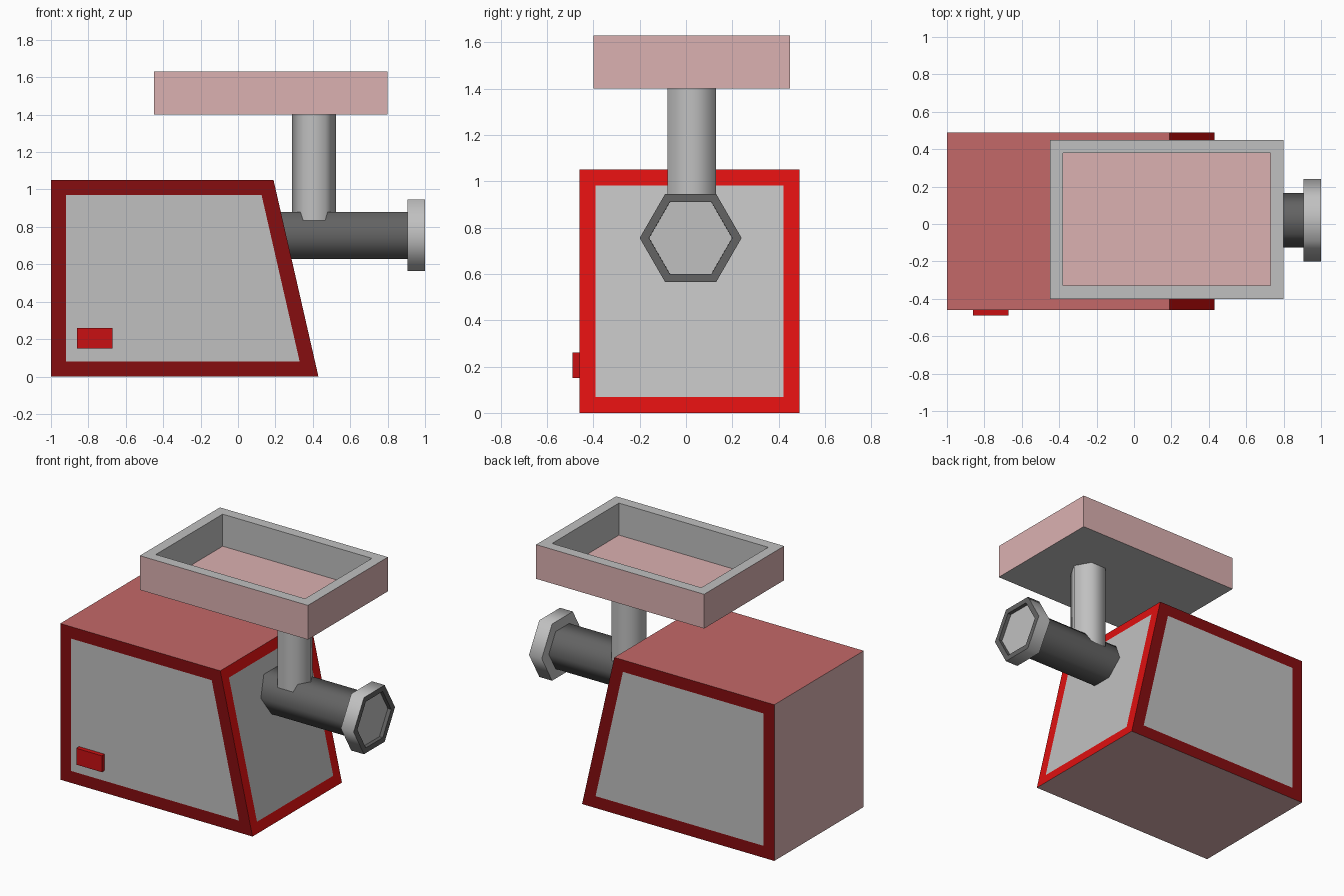
import bpy, bmesh
from math import cos, sin, pi
from mathutils import Vector

if "Cube" in bpy.data.objects:
    bpy.data.objects.remove(bpy.data.objects["Cube"])

COLOURS = {
    "bright_red": (0.73, 0.005, 0.005),
    "dark_red": (0.24, 0.004, 0.005),
    "button_red": (0.58, 0.005, 0.006),
    "muted_red": (0.55, 0.14, 0.14),
    "pink": (0.71, 0.44, 0.44),
    "light_grey": (0.53, 0.53, 0.53),
    "dark_grey": (0.125, 0.125, 0.125),
}
NAMES = list(COLOURS)
for name, rgb in COLOURS.items():
    bpy.data.materials.new(name).diffuse_color = (*rgb, 1)


def prism(points, offset, colour):
    """Extrude a flat outline by an offset vector."""
    bm = bmesh.new()
    offset = Vector(offset)
    low = [bm.verts.new(p) for p in points]
    high = [bm.verts.new(Vector(p) + offset) for p in points]
    n = len(points)
    bm.faces.new(low)
    bm.faces.new(high)
    for i in range(n):
        j = (i + 1) % n
        bm.faces.new((low[i], low[j], high[j], high[i]))
    bmesh.ops.recalc_face_normals(bm, faces=bm.faces)
    for f in bm.faces:
        f.material_index = NAMES.index(colour)
    bm.normal_update()
    return bm


def box(x0, x1, y0, y1, z0, z1, colour):
    return prism([(x0, y0, z0), (x1, y0, z0), (x1, y1, z0), (x0, y1, z0)],
                 (0, 0, z1 - z0), colour)


def facing(bm, direction):
    return max(bm.faces, key=lambda f: f.normal.dot(Vector(direction)))


def inset(bm, face, thickness, ring, inner, depth=0.0):
    """Inset a face, colouring the border ring and the inner face."""
    made = bmesh.ops.inset_individual(bm, faces=[face], thickness=thickness,
                                      depth=depth, use_even_offset=True)
    for f in made["faces"]:
        f.material_index = NAMES.index(ring)
        f.smooth = False
    face.material_index = NAMES.index(inner)


def finish(bm, name):
    mesh = bpy.data.meshes.new(name)
    for n in NAMES:
        mesh.materials.append(bpy.data.materials[n])
    bm.to_mesh(mesh)
    bm.free()
    bpy.context.collection.objects.link(bpy.data.objects.new(name, mesh))


def smooth_sides(bm, axis):
    for f in bm.faces:
        f.smooth = abs(f.normal[axis]) < 0.5


def hex_x(x0, x1, radius, colour):
    """Six-sided bar along x, corners towards +y and -y."""
    pts = [(x0, 0.02 + radius * cos(i * pi / 3), 0.755 + radius * sin(i * pi / 3))
           for i in range(6)]
    bm = prism(pts, (x1 - x0, 0, 0), colour)
    smooth_sides(bm, 0)
    return bm


# Housing with sloped right end and framed panels
bm = prism([(-1, -0.46, 0), (0.43, -0.46, 0), (0.19, -0.46, 1.05), (-1, -0.46, 1.05)],
           (0, 0.95, 0), "pink")
facing(bm, (0, 0, 1)).material_index = NAMES.index("muted_red")
panels = [(facing(bm, d), t, c) for d, t, c in (
    ((0, -1, 0), 0.08, "dark_red"),
    ((0, 1, 0), 0.08, "dark_red"),
    ((1, 0, 0), 0.07, "bright_red"))]
for face, thickness, frame in panels:
    inset(bm, face, thickness, frame, "light_grey")
finish(bm, "housing")

# Switch on the front
finish(box(-0.86, -0.67, -0.49, -0.455, 0.15, 0.26, "button_red"), "switch")

# Barrel and its end ring
finish(hex_x(0.2, 0.91, 0.145, "dark_grey"), "barrel")
bm = hex_x(0.905, 1.0, 0.22, "light_grey")
end = facing(bm, (1, 0, 0))
inset(bm, end, 0.035, "dark_grey", "light_grey")
inset(bm, end, 0.0005, "dark_grey", "light_grey", depth=-0.025)
finish(bm, "barrel_end_ring")

# Feed tube
bm = prism([(0.407 + 0.117 * cos(i * pi / 3), 0.025 + 0.12 * sin(i * pi / 3), 0.76)
            for i in range(6)], (0, 0, 0.645), "light_grey")
smooth_sides(bm, 2)
finish(bm, "feed_tube")

# Tray with sunken floor
bm = box(-0.45, 0.80, -0.40, 0.45, 1.40, 1.63, "pink")
facing(bm, (0, 0, -1)).material_index = NAMES.index("light_grey")
top = facing(bm, (0, 0, 1))
inset(bm, top, 0.07, "light_grey", "pink")
inset(bm, top, 0.0005, "light_grey", "pink", depth=-0.215)
finish(bm, "tray")

for m in bpy.data.materials:
    if m.users and not m.is_grease_pencil:
        m.use_nodes = True
        m.node_tree.nodes["Principled BSDF"].inputs["Base Color"].default_value = m.diffuse_color
